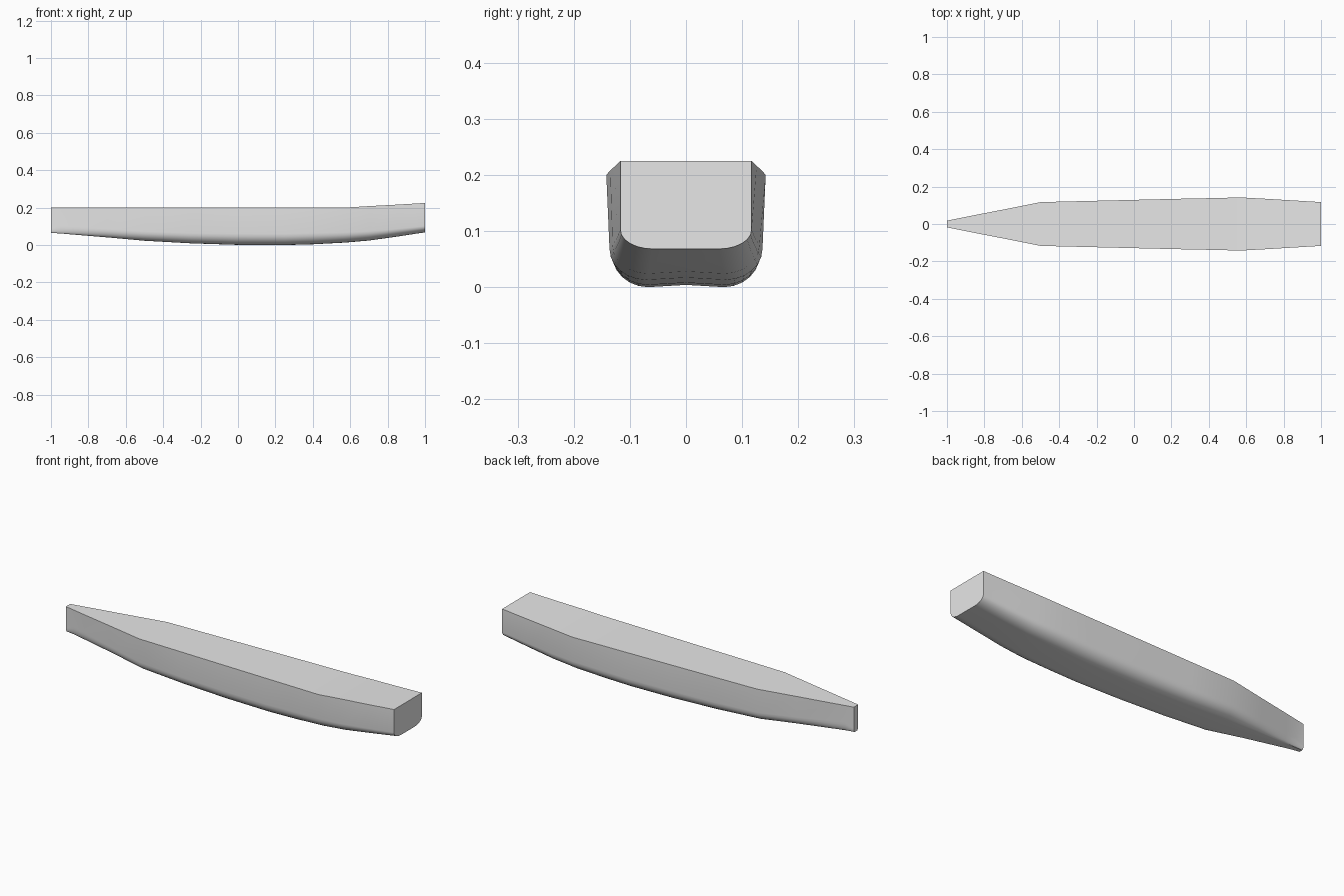
import bpy, bmesh, math

cube = bpy.data.objects.get("Cube")
if cube:
    bpy.data.objects.remove(cube, do_unlink=True)

grey = bpy.data.materials.new("hull grey")
grey.use_nodes = True
colour = (0.8, 0.8, 0.8, 1)
grey.diffuse_color = colour
grey.node_tree.nodes["Principled BSDF"].inputs["Base Color"].default_value = colour

# Stations: x, deck half width, deck height, keel height, bilge height, chine width ratio
STATIONS = [
    (-1.00, 0.018, 0.200, 0.065, 0.020, 1.00),
    (-0.95, 0.028, 0.200, 0.062, 0.045, 0.75),
    (-0.88, 0.042, 0.200, 0.056, 0.045, 0.85),
    (-0.70, 0.077, 0.200, 0.041, 0.045, 0.92),
    (-0.50, 0.117, 0.200, 0.023, 0.050, 0.95),
    (-0.25, 0.123, 0.200, 0.009, 0.055, 0.97),
    (0.00, 0.129, 0.200, 0.001, 0.060, 0.98),
    (0.25, 0.135, 0.200, 0.000, 0.060, 0.98),
    (0.40, 0.138, 0.200, 0.004, 0.060, 0.97),
    (0.57, 0.142, 0.200, 0.013, 0.055, 0.96),
    (0.70, 0.135, 0.208, 0.024, 0.050, 0.97),
    (0.85, 0.126, 0.216, 0.045, 0.042, 0.98),
    (1.00, 0.117, 0.225, 0.068, 0.034, 1.00),
]
STEPS = 6


def half_section(width, deck, keel, bilge, ratio):
    """Deck edge, topside and rounded bilge down to the flat bottom."""
    chine, flat = width * ratio, width * 0.5
    points = [(width, deck)]
    for i in range(STEPS + 1):
        a = math.pi / 2 * i / STEPS
        points.append((flat + (chine - flat) * math.cos(a),
                       keel + bilge * (1 - math.sin(a))))
    return points


# Hull: loft mirrored sections from the bow to the transom
bm = bmesh.new()
rings = []
for n, (x, *shape) in enumerate(STATIONS):
    half = half_section(*shape)
    hollow = 0.004 if 0 < n < len(STATIONS) - 1 else 0
    section = half + [(0, shape[2] + hollow)] + [(-y, z) for y, z in reversed(half)]
    rings.append([bm.verts.new((x, y, z)) for y, z in section])

for a, b in zip(rings, rings[1:]):
    for i in range(len(a)):
        j = (i + 1) % len(a)
        bm.faces.new((a[i], a[j], b[j], b[i]))
bm.faces.new(rings[0])
bm.faces.new(rings[-1])
bmesh.ops.recalc_face_normals(bm, faces=bm.faces)

mesh = bpy.data.meshes.new("hull")
bm.to_mesh(mesh)
bm.free()
mesh.materials.append(grey)
hull = bpy.data.objects.new("hull", mesh)
bpy.context.collection.objects.link(hull)

# Smooth bilges with crisp deck and end edges
bpy.ops.object.select_all(action="DESELECT")
hull.select_set(True)
bpy.context.view_layer.objects.active = hull
bpy.ops.object.shade_smooth_by_angle(angle=math.radians(35))
